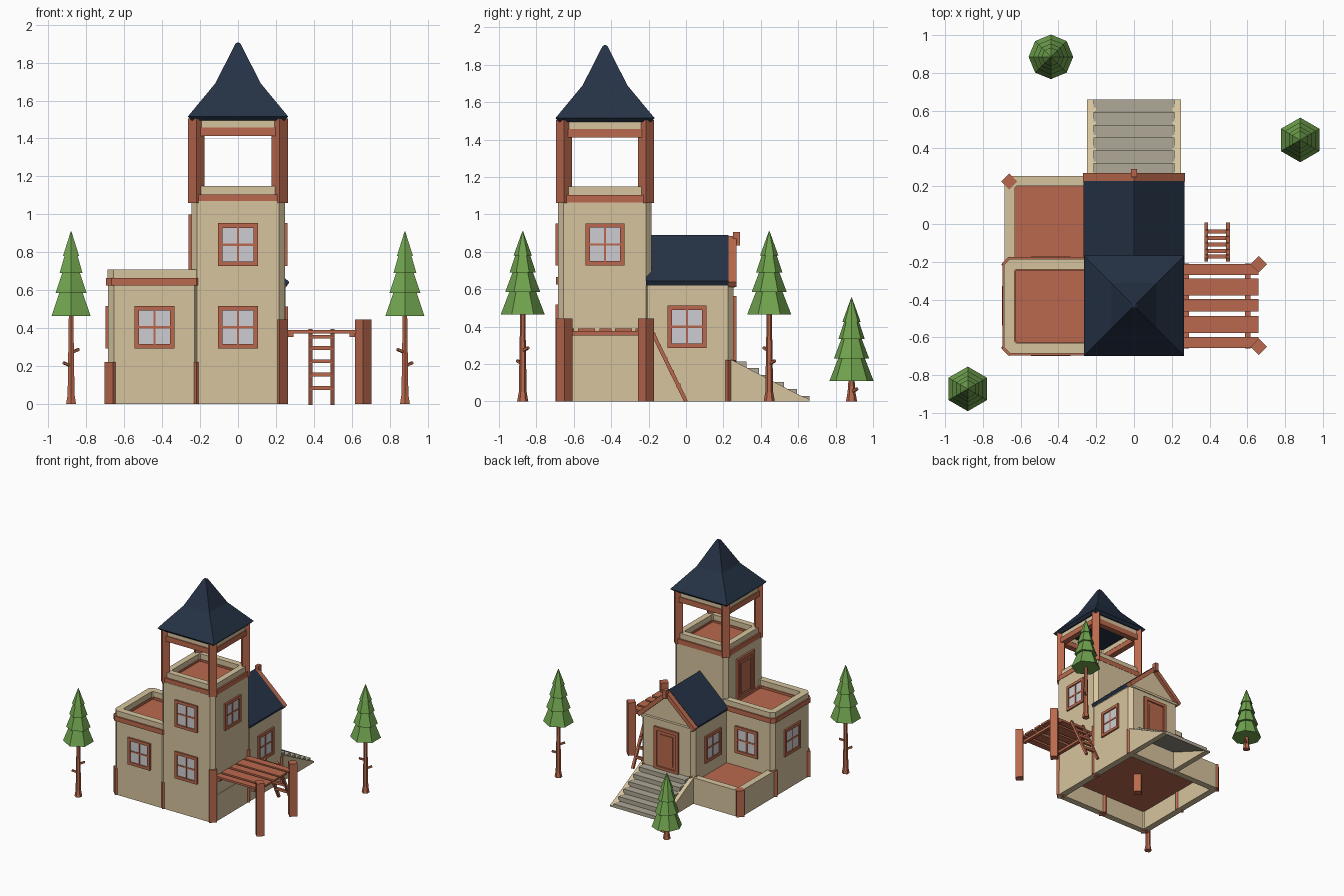
import bpy, bmesh, math
from mathutils import Vector as V

if "Cube" in bpy.data.objects:
    bpy.data.objects.remove(bpy.data.objects["Cube"])

def material(name, r, g, b):
    m = bpy.data.materials.new(name)
    m.diffuse_color = [((c / 255 + 0.055) / 1.055) ** 2.4 for c in (r, g, b)] + [1]
    m.use_nodes = True
    m.node_tree.nodes["Principled BSDF"].inputs["Base Color"].default_value = m.diffuse_color
    return m

TAN = material("tan plaster", 214, 196, 158)
WOOD = material("red brown wood", 186, 105, 77)
SLATE = material("dark blue slate", 37, 50, 69)
GREEN = material("leaf green", 112, 163, 78)
STONE = material("grey stone", 175, 168, 150)
GLASS = material("pale glass", 206, 206, 210)

def build(name, mat, parts):
    """Each part is a list of equal loops, lofted and capped."""
    bm = bmesh.new()
    for loops in parts:
        rows = [[bm.verts.new(p) for p in loop] for loop in loops]
        n = len(rows[0])
        for a, b in zip(rows, rows[1:]):
            for i in range(n):
                bm.faces.new((a[i], a[(i + 1) % n], b[(i + 1) % n], b[i]))
        bm.faces.new(rows[0][::-1])
        bm.faces.new(rows[-1])
    bmesh.ops.recalc_face_normals(bm, faces=bm.faces)
    me = bpy.data.meshes.new(name)
    bm.to_mesh(me)
    bm.free()
    me.materials.append(mat)
    ob = bpy.data.objects.new(name, me)
    bpy.context.collection.objects.link(ob)
    return ob

def rect(x0, x1, y0, y1, z, c=0.0):
    if not c:
        return [(x0, y0, z), (x1, y0, z), (x1, y1, z), (x0, y1, z)]
    return [(x0 + c, y0, z), (x1 - c, y0, z), (x1, y0 + c, z), (x1, y1 - c, z),
            (x1 - c, y1, z), (x0 + c, y1, z), (x0, y1 - c, z), (x0, y0 + c, z)]

def box(x0, x1, y0, y1, z0, z1, c=0.0):
    return [rect(x0, x1, y0, y1, z0, c), rect(x0, x1, y0, y1, z1, c)]

def ring(name, mat, x0, x1, y0, y1, z0, z1, t, c=0.03):
    """Hollow wall with chamfered corners."""
    bm = bmesh.new()
    i = (x0 + t, x1 - t, y0 + t, y1 - t)
    o = (x0, x1, y0, y1)
    rows = [[bm.verts.new(p) for p in rect(*r, z, k)]
            for r, z, k in ((o, z0, c), (o, z1, c), (i, z1, .008), (i, z0, .008))]
    for a, b in zip(rows, rows[1:] + rows[:1]):
        for k in range(8):
            bm.faces.new((a[k], a[(k + 1) % 8], b[(k + 1) % 8], b[k]))
    bmesh.ops.recalc_face_normals(bm, faces=bm.faces)
    me = bpy.data.meshes.new(name)
    bm.to_mesh(me)
    bm.free()
    me.materials.append(mat)
    bpy.context.collection.objects.link(bpy.data.objects.new(name, me))

def along_y(profile, y0, y1):
    return [[(x, y, z) for x, z in profile] for y in (y0, y1)]

def along_x(profile, x0, x1):
    return [[(x, y, z) for y, z in profile] for x in (x0, x1)]

def post(x, y, z0, z1, h=0.043):
    return [[(x + h, y, z), (x, y + h, z), (x - h, y, z), (x, y - h, z)] for z in (z0, z1)]

def beam(p, q, w):
    p, q = V(p), V(q)
    d = (q - p).normalized()
    s = d.cross(V((0, 0, 1)) if abs(d.z) < 0.99 else V((1, 0, 0))).normalized() * w / 2
    t = d.cross(s)
    return [[o + s + t, o - s + t, o - s - t, o + s - t] for o in (p, q)]

def wall_box(o, n, u0, u1, z0, z1, d0, d1):
    """Box on a wall: o is a point on it, n the outward direction."""
    def pt(u, d, z):
        return (o[0] - n[1] * u + n[0] * d, o[1] + n[0] * u + n[1] * d, z)
    return [[pt(u0, d0, z), pt(u1, d0, z), pt(u1, d1, z), pt(u0, d1, z)] for z in (z0, z1)]

def frame(o, n, w, z0, z1, t, d):
    return [wall_box(o, n, -w, -w + t, z0, z1, -.01, d), wall_box(o, n, w - t, w, z0, z1, -.01, d),
            wall_box(o, n, -w, w, z0, z0 + t, -.01, d), wall_box(o, n, -w, w, z1 - t, z1, -.01, d)]

T = -0.433                       # tower centre in y
Y0, Y1, YB = -0.685, -0.185, 0.255   # front wall, tower back, house back
W = 0.25

# --- hollow base, floor and posts on a regular grid
ring("base_wall", TAN, -0.685, W, Y0, YB, 0, 0.22, 0.055)
build("terrace_floor", WOOD, [box(-0.64, 0.2, Y0 + .045, YB - .045, 0.16, 0.18)])
build("base_posts", WOOD, [post(x, y, 0, 0.445 if x > 0 and y < 0 else 0.222)
                           for x in (-.66, -.22, .22) for y in (-.655, -.215, .225)])

# --- left block with flat roof terrace
build("left_block", TAN, [box(-0.685, -0.2, Y0, Y1, 0.17, 0.63, 0.03)])
ring("block_band", WOOD, -0.697, -0.19, Y0 - .01, Y1 + .01, 0.625, 0.665, 0.07)
ring("block_parapet", TAN, -0.687, -0.19, Y0, Y1, 0.66, 0.71, 0.055)
build("block_roof_floor", WOOD, [box(-0.65, -0.2, Y0 + .04, Y1 - .04, 0.62, 0.645)])

# --- tower with open lookout
build("tower", TAN, [box(-W + .005, W - .003, Y0, Y1, 0.17, 1.07, 0.03)])
ring("lookout_band", WOOD, -W, W, T - W, T + W, 1.063, 1.105, 0.07)
build("lookout_floor", WOOD, [box(-.2, .2, T - .2, T + .2, 1.06, 1.09)])
ring("lookout_parapet", TAN, -.237, .237, T - .237, T + .237, 1.10, 1.15, 0.05)
build("lookout_posts", WOOD, [post(s * .22, T + t * .22, 1.06, 1.505) for s in (-1, 1) for t in (-1, 1)])
ring("lookout_top_beam", WOOD, -.242, .242, T - .242, T + .242, 1.412, 1.457, 0.05)
ring("lookout_cornice", TAN, -.235, .235, T - .235, T + .235, 1.455, 1.50, 0.045)
build("tower_roof", SLATE, [[rect(-h, h, T - h, T + h, z) for h, z in
                             ((.245, 1.495), (.265, 1.515), (.12, 1.69), (.013, 1.9), (.004, 1.905))]])

# --- back house with gable roof
build("house", TAN, [box(-W, W, Y1 - .05, YB, 0.17, 0.62, 0.03),
                     along_y([(-.24, .62), (.24, .62), (0, .86)], Y1 - .05, .24),
                     box(-.235, .235, .2, .262, .61, .63)])
chevron = [(-.268, .645), (0, .89), (.268, .645), (.255, .62), (0, .85), (-.255, .62)]
build("house_roof", SLATE, [along_y(chevron, Y1 - .03, .228)])
barge = [(-.27, .64), (0, .886), (.27, .64), (.25, .612), (0, .84), (-.25, .612)]
build("gable_boards", WOOD, [along_y(barge, .226, .27), box(-.016, .016, .25, .29, .835, .905)])

# --- windows
panes, frames, bars = [], [], []
for o, n, zc in [((-.44, Y0), (0, -1), .405), ((0, Y0), (0, -1), .405), ((0, Y0), (0, -1), .84),
                 ((W - .003, T), (1, 0), .84), ((W, .005), (1, 0), .40), ((-W, .005), (-1, 0), .40),
                 ((-.44, Y1), (0, 1), .405), ((-.685, T), (-1, 0), .405)]:
    panes.append(wall_box(o, n, -.09, .09, zc - .095, zc + .095, -.01, .004))
    frames += frame(o, n, .105, zc - .113, zc + .113, .024, .014)
    bars += [wall_box(o, n, -.006, .006, zc - .1, zc + .1, 0, .008),
             wall_box(o, n, -.1, .1, zc - .006, zc + .006, 0, .008)]
build("window_panes", GLASS, panes)
build("window_frames", WOOD, frames)
build("window_bars", WOOD, bars)

# --- doors: frame, leaf and two raised panels
parts = []
for o, n, z0, z1 in [((0, YB), (0, 1), .21, .565), ((-W + .005, T), (-1, 0), .64, 1.0)]:
    parts += frame(o, n, .115, z0, z1, .027, .016)
    parts.append(wall_box(o, n, -.1, .1, z0, z1 - .01, -.01, .005))
    parts.append(wall_box(o, n, -.06, .06, z0 + .05, z1 - .055, 0, .011))
build("doors", WOOD, parts)

# --- stairs at the back
saw = [(.24, .215)]
for k in range(6):
    z = .215 - .037 * k
    y = .255 + .0675 * (k + 1)
    saw += [(y, z), (y, max(z - .037, 0))]
build("stair_steps", STONE, [along_x(saw + [(.24, .17)], -.215, .215)])
side = [(.24, 0), (.24, .225), (.605, .035), (.66, .012), (.66, 0)]
build("stair_sides", TAN, [along_x(side, *sorted((s * .2, s * .248))) for s in (-1, 1)])

# --- side deck with ladder
build("deck_posts", WOOD, [post(.66, y, 0, .445) for y in (-.65, -.213)])
build("deck_planks", WOOD, [box(.25, .66, y - w, y + w, .373, .39) for y, w in
                            ((-.242, .029), (-.334, .045), (-.43, .033), (-.532, .045), (-.627, .029))])
build("deck_beams", WOOD, [box(x, x + .028, -.66, -.21, .352, .376) for x in (.264, .588)])
rungs = [beam((.38, -.18 + .49 * (.37 - z), z), (.5, -.18 + .49 * (.37 - z), z), .02)
         for z in (.085, .155, .225, .295, .355)]
build("ladder", WOOD, rungs + [beam((x, -.19, .39), (x, 0, 0), .02) for x in (.382, .498)])

# --- trees: tiered faceted foliage on a tapered trunk
def disc(x, y, z, r, n):
    return [(x + r * math.sin(2 * math.pi * i / n), y + r * math.cos(2 * math.pi * i / n), z)
            for i in range(n)]

def tree(name, x, y, base, n, twigs):
    tiers = [(0, .15, .118, .06), (.12, .25, .094, .045), (.225, .34, .07, .032), (.315, .445, .049, .002)]
    build(name + "_foliage", GREEN, [[disc(x, y, base + a, r0, n), disc(x, y, base + b, r1, n)]
                                     for a, b, r0, r1 in tiers])
    trunk = [[disc(x, y, z, r, 6) for z, r in ((0, .03), (.05, .021), (base + .05, .013))]]
    trunk += [beam((x, y, z), (x + s * .04, y + s * .03, z + .018), .014) for z, s in twigs]
    build(name + "_trunk", WOOD, trunk)

tree("front_left_tree", -.88, -.873, .465, 6, [(.27, 1), (.2, -1)])
tree("back_right_tree", .88, .445, .465, 6, [(.27, -1), (.2, 1)])
tree("back_left_tree", -.44, .885, .11, 8, [(.05, 1)])
